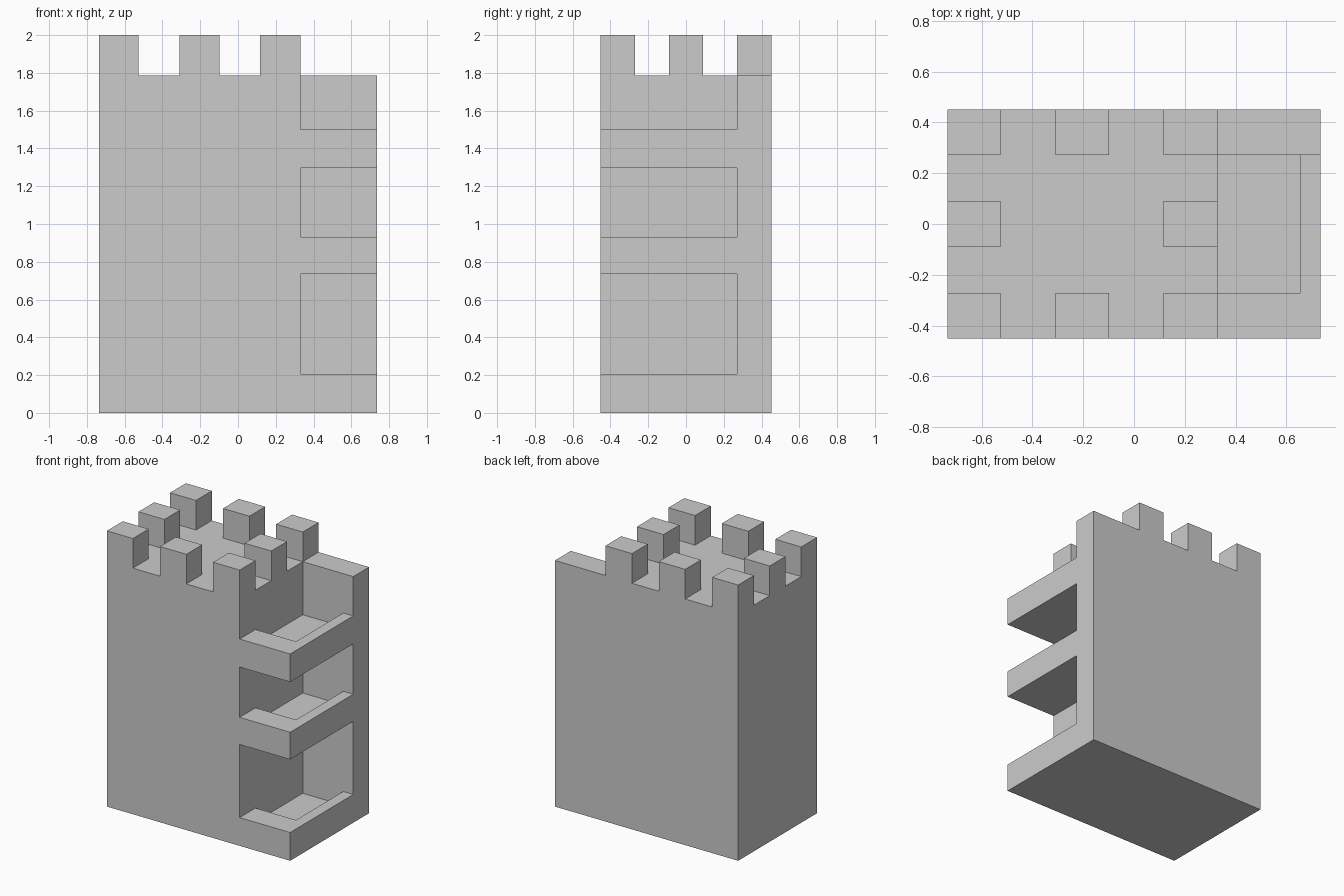
import bpy, bmesh

if "Cube" in bpy.data.objects:
    bpy.data.objects.remove(bpy.data.objects["Cube"])

X, Y = 0.735, 0.452        # half width and half depth
XW, YW = 0.33, 0.271       # tower right face, rear wall inner face
XR = 0.655                 # inner edge of the floor rims
TOP, H = 1.785, 2.0


def prism(name, outline, z0, z1):
    """Extrude a counter-clockwise plan outline from z0 to z1."""
    bm = bmesh.new()
    face = bm.faces.new([bm.verts.new((x, y, z0)) for x, y in outline])
    ext = bmesh.ops.extrude_face_region(bm, geom=[face], use_keep_orig=True)
    verts = [g for g in ext["geom"] if isinstance(g, bmesh.types.BMVert)]
    bmesh.ops.translate(bm, verts=verts, vec=(0, 0, z1 - z0))
    bmesh.ops.recalc_face_normals(bm, faces=bm.faces)
    mesh = bpy.data.meshes.new(name)
    bm.to_mesh(mesh)
    bm.free()
    obj = bpy.data.objects.new(name, mesh)
    bpy.context.collection.objects.link(obj)
    return obj


def rect(x0, x1, y0, y1):
    return [(x0, y0), (x1, y0), (x1, y1), (x0, y1)]


# Solid tower with the rear wall running on to the right
prism("tower_and_rear_wall",
      [(-X, -Y), (XW, -Y), (XW, YW), (X, YW), (X, Y), (-X, Y)], 0, TOP)

# Three open floors, each a slab with a raised rim on the front and right
for i, (z0, z1) in enumerate([(0, 0.205), (0.735, 0.932), (1.297, 1.5)]):
    prism(f"floor_slab_{i}", rect(XW, X, -Y, YW), z0, z1 - 0.1)
    prism(f"floor_rim_{i}",
          [(XW, -Y), (X, -Y), (X, YW), (XR, YW), (XR, -YW), (XW, -YW)],
          z1 - 0.1, z1)

# Battlements around the tower top
for i, (x0, x1) in enumerate([(-X, -0.527), (-0.31, -0.098), (0.117, XW)]):
    for j, (y0, y1) in enumerate([(-Y, -YW), (-0.09, 0.09), (YW, Y)]):
        if (i, j) != (1, 1):
            prism(f"battlement_{i}_{j}", rect(x0, x1, y0, y1), TOP, H)
